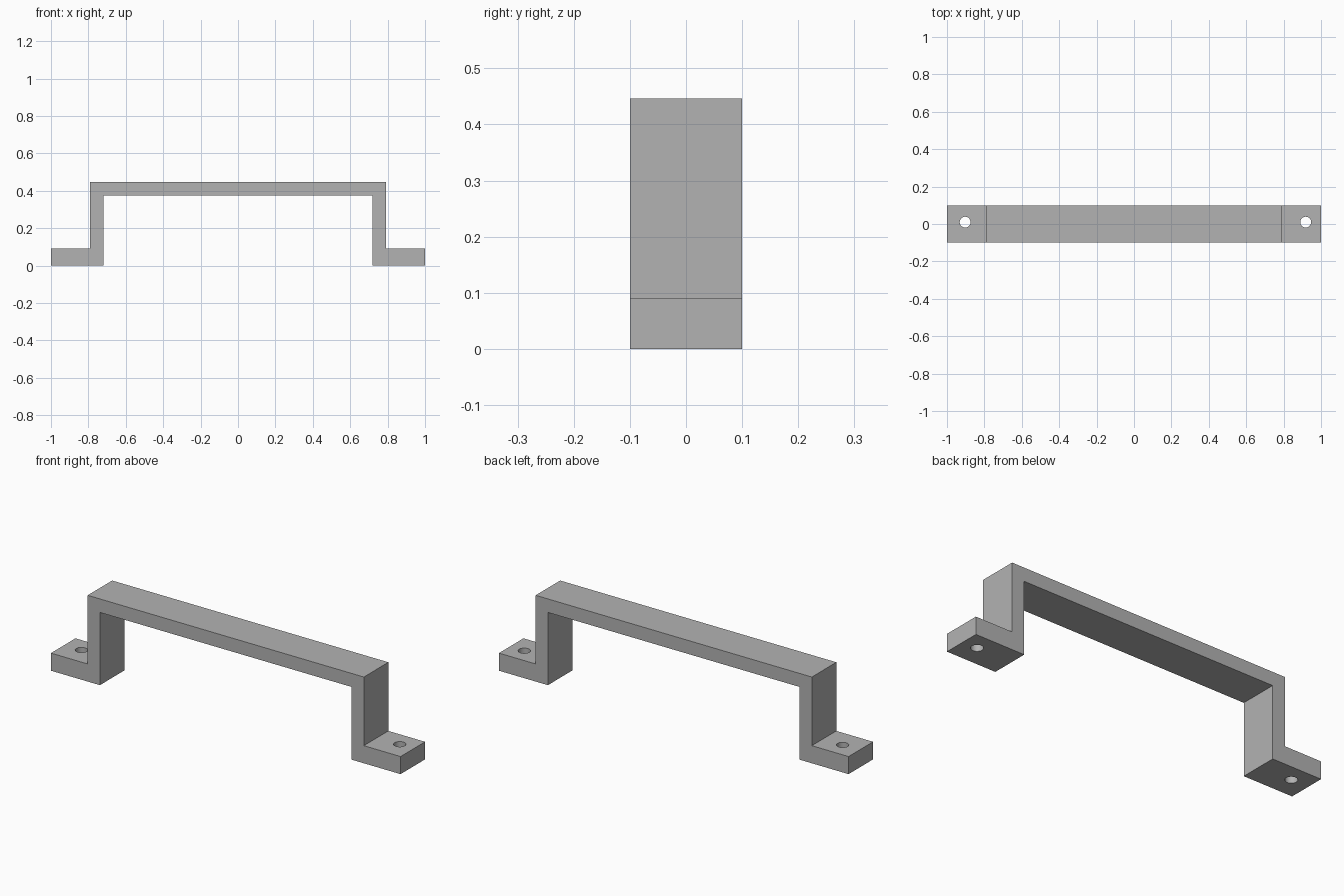
import bpy
import bmesh
import math

cube = bpy.data.objects.get("Cube")
if cube:
    bpy.data.objects.remove(cube, do_unlink=True)

HALF_DEPTH = 0.1
FOOT_TOP, BAR_UNDER, BAR_TOP = 0.091, 0.376, 0.446
LEG_IN, LEG_OUT, FOOT_END = 0.72, 0.79, 1.0
HOLE_RADIUS = 0.029

# Plain grey material
grey = bpy.data.materials.new("plain_grey")
grey.use_nodes = True
colour = (0.45, 0.45, 0.45, 1)
grey.diffuse_color = colour
grey.node_tree.nodes["Principled BSDF"].inputs["Base Color"].default_value = colour

# Handle: half profile mirrored in x, then extruded through the depth
half = [(LEG_IN, BAR_UNDER), (LEG_IN, 0), (FOOT_END, 0),
        (FOOT_END, FOOT_TOP), (LEG_OUT, FOOT_TOP), (LEG_OUT, BAR_TOP)]
outline = half + [(-x, z) for x, z in reversed(half)]

bm = bmesh.new()
face = bm.faces.new([bm.verts.new((x, -HALF_DEPTH, z)) for x, z in outline])
extruded = bmesh.ops.extrude_face_region(bm, geom=[face])["geom"]
moved = [v for v in extruded if isinstance(v, bmesh.types.BMVert)]
bmesh.ops.translate(bm, verts=moved, vec=(0, 2 * HALF_DEPTH, 0))
bmesh.ops.recalc_face_normals(bm, faces=bm.faces)
mesh = bpy.data.meshes.new("pull_handle")
bm.to_mesh(mesh)
bm.free()
mesh.materials.append(grey)
handle = bpy.data.objects.new("pull_handle", mesh)
bpy.context.collection.objects.link(handle)


# Screw holes drilled straight through the feet
def drill(x, y):
    bpy.ops.mesh.primitive_cylinder_add(vertices=32, radius=HOLE_RADIUS, depth=0.3,
                                        location=(x, y, FOOT_TOP / 2))
    cutter = bpy.context.object
    cutter.name = "hole_cutter"
    cutter.hide_render = True
    cutter.data.materials.append(grey)
    cut = handle.modifiers.new("screw_hole", 'BOOLEAN')
    cut.operation = 'DIFFERENCE'
    cut.solver = 'EXACT'
    cut.object = cutter
    bpy.context.view_layer.objects.active = handle
    bpy.ops.object.modifier_apply(modifier=cut.name)
    bpy.data.objects.remove(cutter, do_unlink=True)


for hole_x in (-0.903, 0.918):
    drill(hole_x, 0.01)

# Round hole walls, crisp edges elsewhere
bpy.ops.object.select_all(action='DESELECT')
handle.select_set(True)
bpy.context.view_layer.objects.active = handle
bpy.ops.object.shade_smooth_by_angle(angle=math.radians(30))
